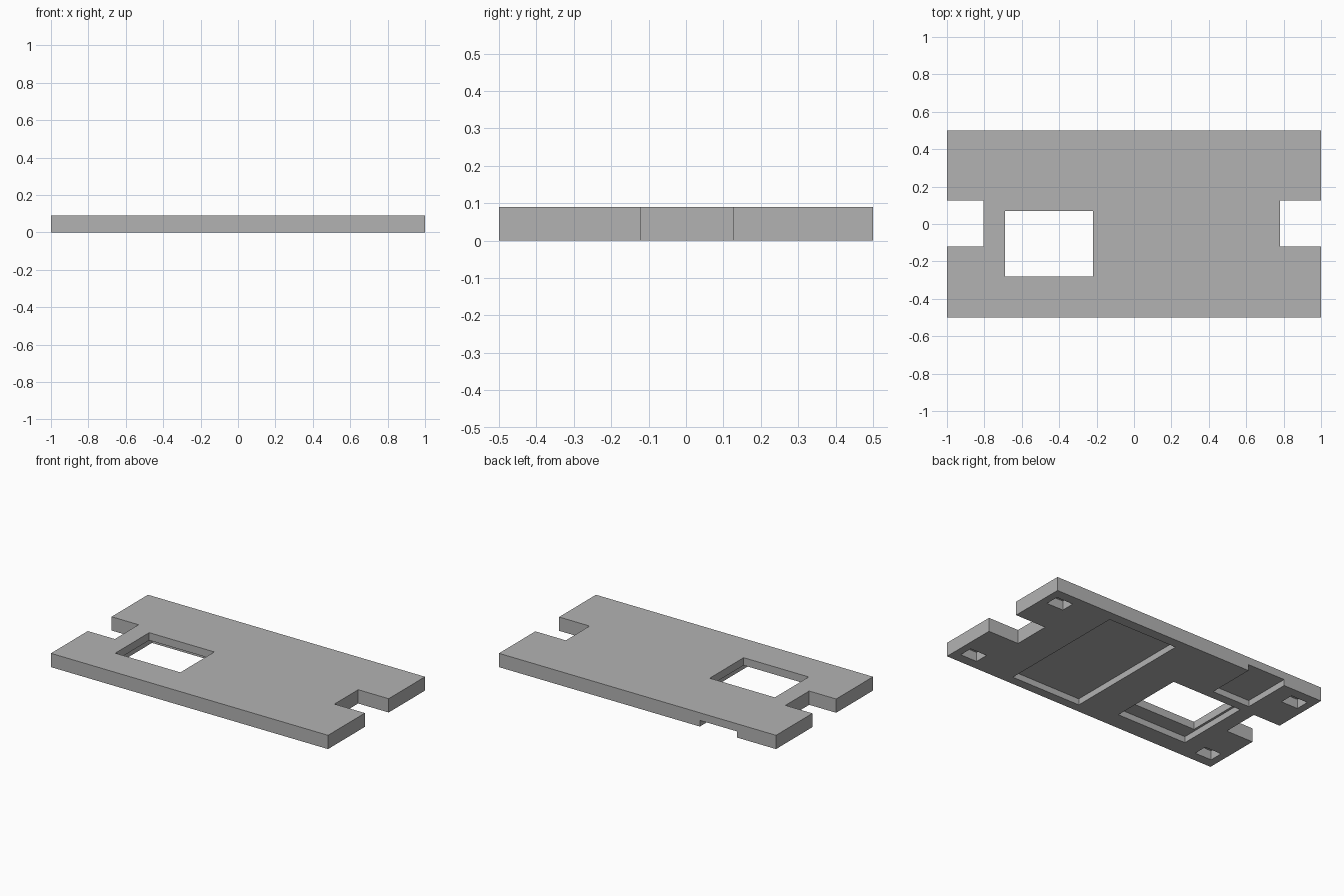
import bpy
import bmesh
from mathutils import Vector

cube = bpy.data.objects.get("Cube")
if cube:
    bpy.data.objects.remove(cube, do_unlink=True)

THICK = 0.09
RECESS = 0.04
HOLE = 0.06
OVER = 0.05   # how far open cutters reach past the plate

grey = bpy.data.materials.new("plain grey")
grey.use_nodes = True
grey.diffuse_color = (0.45, 0.45, 0.45, 1)
grey.node_tree.nodes["Principled BSDF"].inputs["Base Color"].default_value = grey.diffuse_color


def box(name, x, y, z):
    """Axis-aligned box from three (low, high) ranges."""
    low, high = (Vector(c) for c in zip(x, y, z))
    bm = bmesh.new()
    bmesh.ops.create_cube(bm, size=1)
    for v in bm.verts:
        v.co = (low + high) / 2 + v.co * (high - low)
    mesh = bpy.data.meshes.new(name)
    bm.to_mesh(mesh)
    bm.free()
    mesh.materials.append(grey)
    obj = bpy.data.objects.new(name, mesh)
    bpy.context.collection.objects.link(obj)
    return obj


plate = box("base_plate", (-1, 1), (-0.5, 0.5), (0, THICK))


def cut(name, x, y, top):
    """Cut a box out of the plate from below, up to the given height."""
    cutter = box(name + "_cutter", x, y, (-OVER, top))
    cutter.hide_render = True
    cutter.hide_set(True)
    cutter.display_type = "WIRE"
    mod = plate.modifiers.new(name, "BOOLEAN")
    mod.operation = "DIFFERENCE"
    mod.solver = "EXACT"
    mod.object = cutter
    return cutter


through = THICK + OVER
cutters = [
    # End notches and the window, all the way through
    cut("right_notch", (-1 - OVER, -0.805), (-0.12, 0.125), through),
    cut("left_notch", (0.78, 1 + OVER), (-0.12, 0.125), through),
    cut("window", (-0.69, -0.22), (-0.28, 0.07), through),
    # Shallow recesses in the underside
    cut("wide_recess", (0.05, 0.55), (-0.44, 0.435), RECESS),
    cut("window_recess", (-0.705, -0.2), (-0.38, 0.12), RECESS),
    cut("edge_recess", (-0.72, -0.45), (0.18, 0.5 + OVER), RECESS),
]

# Blind corner holes in the underside
for sx in (-1, 1):
    for sy in (-1, 1):
        x, y = sx * 0.89, sy * 0.39
        cutters.append(cut("corner_hole", (x - 0.06, x + 0.06), (y - 0.045, y + 0.045), HOLE))

# Bake the cuts into the plate and remove the helpers
bpy.context.view_layer.update()
result = bpy.data.meshes.new_from_object(plate.evaluated_get(bpy.context.evaluated_depsgraph_get()))
plate.modifiers.clear()
plate.data = result
result.name = "base_plate"
result.materials.clear()
result.materials.append(grey)
for poly in result.polygons:
    poly.material_index = 0
for cutter in cutters:
    bpy.data.objects.remove(cutter, do_unlink=True)
